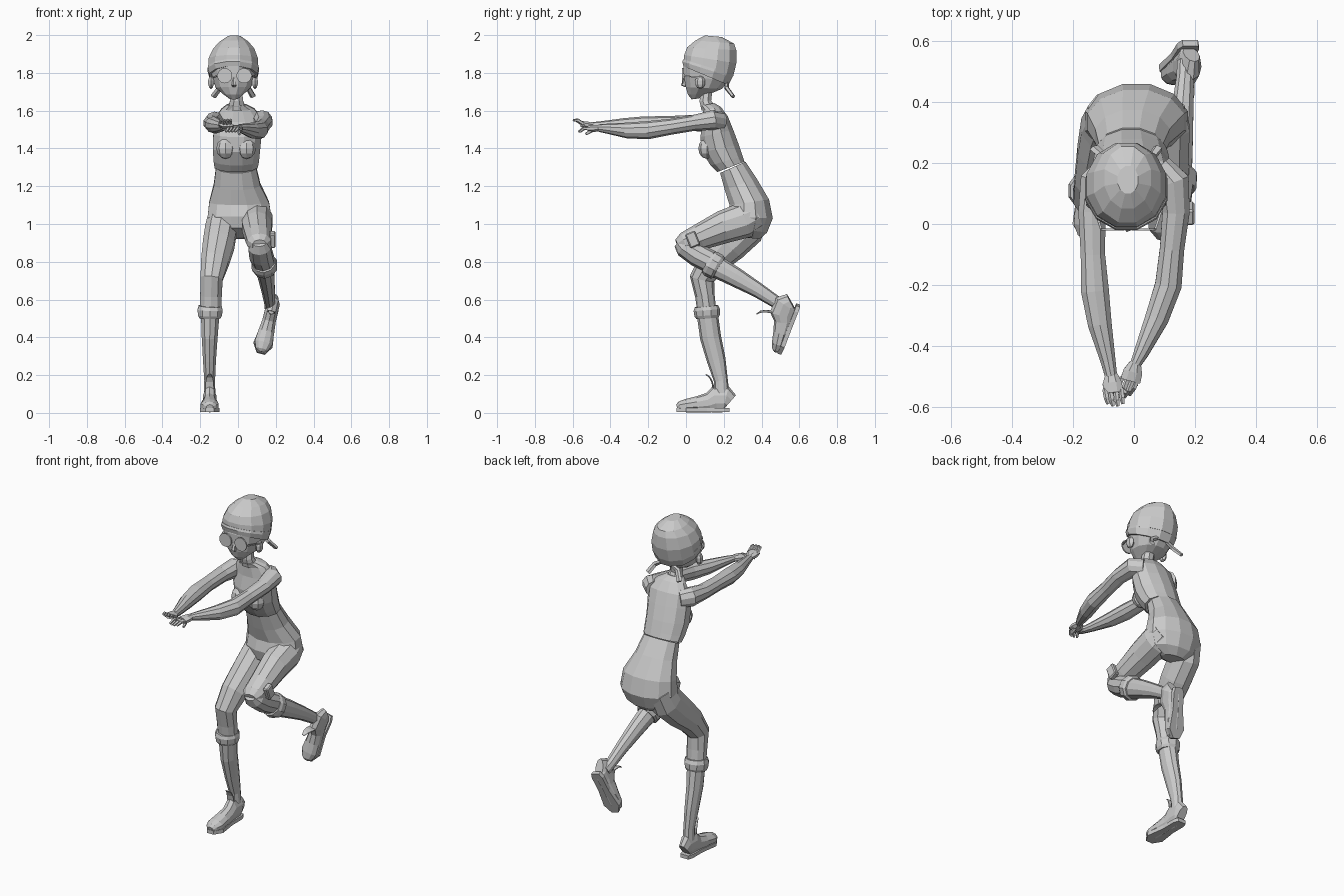
import bpy, bmesh
from math import radians, cos, sin, pi
from mathutils import Vector as V, Matrix as M


def skin(name, rings, mat=M()):
    """Flat-shaded skin over equal rings of points, capped at both ends."""
    bm = bmesh.new()
    loops = [[bm.verts.new(mat @ p) for p in r] for r in rings]
    n = len(loops[0])
    for a, b in zip(loops, loops[1:]):
        for i in range(n):
            j = (i + 1) % n
            bm.faces.new((a[i], a[j], b[j], b[i]))
    bm.faces.new(loops[0][::-1])
    bm.faces.new(loops[-1])
    bmesh.ops.recalc_face_normals(bm, faces=bm.faces)
    me = bpy.data.meshes.new(name)
    bm.to_mesh(me)
    bm.free()
    ob = bpy.data.objects.new(name, me)
    bpy.context.collection.objects.link(ob)
    return ob


def oval(c, u, v, n):
    return [c + u * cos(2 * pi * (i + .5) / n) + v * sin(2 * pi * (i + .5) / n) for i in range(n)]


def tube(name, pts, n=10, mat=M()):
    """Limb along points (x, y, z, half width, half depth)."""
    cs = [V(p[:3]) for p in pts]
    rings = []
    for i, p in enumerate(pts):
        t = (cs[min(i + 1, len(cs) - 1)] - cs[max(i - 1, 0)]).normalized()
        u = V((1, 0, 0))
        u = (u - t * t.dot(u)).normalized()
        rings.append(oval(cs[i], u * p[3], t.cross(u) * p[4], n))
    return skin(name, rings, mat)


def stack(name, secs, n=12):
    """Body from sections: front y, z, back y, z, left x, right x."""
    rings = []
    for fy, fz, by, bz, x0, x1 in secs:
        c = V(((x0 + x1) / 2, (fy + by) / 2, (fz + bz) / 2))
        rings.append(oval(c, V(((x1 - x0) / 2, 0, 0)), V((0, (by - fy) / 2, (bz - fz) / 2)) * 1.03, n))
    return skin(name, rings)


def ball(name, loc, scale, seg=8, rings=6):
    bm = bmesh.new()
    bmesh.ops.create_uvsphere(bm, u_segments=seg, v_segments=rings, radius=1,
                              matrix=M.LocRotScale(V(loc), None, V(scale)))
    me = bpy.data.meshes.new(name)
    bm.to_mesh(me)
    bm.free()
    bpy.context.collection.objects.link(bpy.data.objects.new(name, me))


# Trousers seat, bare waist and short top
stack("hips", [(.30, .93, .39, .92, -.07, .08), (.23, .98, .43, .955, -.145, .155),
               (.215, 1.04, .46, 1.03, -.167, .183), (.23, 1.10, .44, 1.13, -.158, .17),
               (.205, 1.18, .375, 1.24, -.132, .122), (.18, 1.27, .315, 1.33, -.12, .10)])
stack("top", [(.165, 1.275, .31, 1.33, -.128, .108), (.13, 1.31, .30, 1.36, -.133, .115),
              (.085, 1.38, .28, 1.42, -.138, .122), (.075, 1.46, .25, 1.50, -.135, .13),
              (.09, 1.54, .222, 1.57, -.13, .135), (.09, 1.60, .185, 1.62, -.09, .09),
              (.075, 1.625, .15, 1.64, -.06, .045)])
for x in (-.065, .045):
    ball("bust", (x, .11, 1.40), (.05, .045, .055))

# Neck and head
stack("neck", [(.08, 1.60, .16, 1.61, -.06, .045), (.07, 1.65, .135, 1.655, -.045, .03),
               (.08, 1.73, .145, 1.73, -.05, .02)], 8)
stack("head", [(.03, 1.66, .07, 1.665, -.045, .0), (.01, 1.685, .13, 1.69, -.08, .03),
               (-.002, 1.725, .19, 1.715, -.12, .07), (-.012, 1.78, .23, 1.76, -.14, .09),
               (-.014, 1.83, .24, 1.80, -.147, .097), (0, 1.88, .24, 1.86, -.145, .095)])
for x in (-.143, .09):
    ball("ear", (x, .075, 1.75), (.018, .028, .035), 6, 5)
skin("nose", [oval(V((-.02, -.004, 1.775)), V((.007, 0, 0)), V((0, .008, 0)), 5),
              oval(V((-.02, -.012, 1.735)), V((.014, 0, 0)), V((0, .015, 0)), 5),
              oval(V((-.02, 0, 1.725)), V((.008, 0, 0)), V((0, .008, 0)), 5)])

# Round glasses
for x in (-.07, .032):
    skin("lens", [oval(V((x, y, 1.785)), V((.04, 0, 0)), V((0, 0, .04)), 14) for y in (-.022, -.014)])
    s = -1 if x < -.02 else 1
    tube("glasses_arm", [(x + s * .038, -.016, 1.785, .005, .005),
                         (x + s * .068, .075, 1.775, .005, .005)], 4)

# Cap with band and two loose ties at the nape
stack("cap_band", [(-.014, 1.835, .225, 1.735, -.155, .107), (-.02, 1.86, .245, 1.775, -.165, .115),
                   (-.015, 1.872, .25, 1.79, -.163, .113)])
stack("cap", [(-.012, 1.86, .25, 1.78, -.162, .112), (-.01, 1.895, .267, 1.85, -.16, .11),
              (.005, 1.935, .267, 1.92, -.135, .09), (.05, 1.972, .255, 1.955, -.10, .058),
              (.10, 1.998, .19, 1.99, -.055, .015)])
for s in (-1, 1):
    tube("cap_tie", [(-.02 + s * .03, .215, 1.75, .012, .012), (-.02 + s * .075, .215, 1.72, .015, .012),
                     (-.025 + s * .105, .25, 1.675, .017, .01)], 5)

# Arms reaching forward, bare
tube("left_arm", [(-.085, .185, 1.535, .045, .05), (-.125, .14, 1.54, .055, .055),
                  (-.138, .04, 1.535, .047, .043), (-.135, -.10, 1.53, .042, .041),
                  (-.128, -.22, 1.525, .048, .045), (-.112, -.33, 1.52, .041, .04),
                  (-.085, -.45, 1.517, .026, .027), (-.075, -.50, 1.518, .021, .021)])
tube("right_arm", [(.085, .185, 1.545, .045, .05), (.13, .14, 1.55, .055, .052),
                   (.138, .04, 1.535, .047, .042), (.125, -.08, 1.515, .042, .042),
                   (.113, -.20, 1.497, .046, .048), (.075, -.31, 1.495, .041, .042),
                   (.025, -.42, 1.505, .026, .026), (.005, -.46, 1.508, .019, .02)])


# Hands meeting in front
def hand(side, wrist, knuckle, tip, thumb):
    w, k, t = V(wrist), V(knuckle), V(tip)
    m = (w + k) / 2
    tube(side + "_palm", [(*w, .02, .018), (*m, .034, .02), (*k, .036, .016)], 8)
    for i in range(4):
        o = V(((i - 1.5) * .018, abs(i - 1.5) * .008, 0))
        a, b = k + o, t + o * .9
        c = (a + b) / 2 + V((0, -.006, .01))
        tube(side + "_finger", [(*a, .009, .009), (*c, .009, .009), (*b, .006, .006)], 5)
    tube(side + "_thumb", [(*m, .012, .012), (*((m + V(thumb)) / 2), .011, .011), (*thumb, .007, .007)], 5)


hand("left", (-.075, -.49, 1.518), (-.068, -.555, 1.53), (-.06, -.602, 1.55), (-.025, -.555, 1.52))
hand("right", (.005, -.455, 1.508), (-.012, -.515, 1.505), (-.04, -.572, 1.488), (.008, -.53, 1.475))

# Standing leg
tube("left_trouser", [(-.075, .36, 1.06, .08, .085), (-.09, .315, .97, .088, .10), (-.103, .235, .89, .087, .093),
                      (-.122, .14, .80, .077, .078), (-.14, .085, .71, .062, .066),
                      (-.143, .10, .62, .06, .052), (-.145, .11, .54, .058, .05)])
tube("left_cuff", [(-.147, .108, .565, .064, .062), (-.148, .11, .545, .07, .07),
                   (-.148, .112, .515, .066, .067), (-.148, .113, .50, .058, .058)])
tube("left_sock", [(-.147, .112, .53, .052, .056), (-.15, .13, .40, .044, .056), (-.151, .16, .28, .036, .05),
                   (-.15, .185, .17, .03, .037), (-.15, .19, .09, .032, .04)])

# Raised leg
tube("right_thigh", [(.09, .37, 1.05, .08, .08), (.1, .31, 1.02, .087, .095), (.10, .20, .985, .083, .088),
                     (.108, .07, .93, .073, .07), (.112, -.01, .90, .066, .055), (.114, -.045, .887, .04, .032)])
tube("right_trouser_shin", [(.113, -.04, .905, .04, .032), (.114, -.01, .88, .062, .055),
                            (.122, .06, .835, .065, .062), (.135, .13, .80, .062, .062)])
tube("right_cuff", [(.136, .12, .798, .064, .066), (.138, .135, .788, .071, .072),
                    (.142, .165, .772, .068, .07), (.143, .175, .766, .058, .06)])
tube("right_sock", [(.14, .15, .78, .052, .06), (.15, .26, .72, .045, .052), (.16, .38, .65, .037, .04),
                    (.168, .48, .585, .03, .033), (.17, .53, .56, .03, .035)])

# Knee pouch on the raised thigh
bm = bmesh.new()
bmesh.ops.create_cube(bm, size=1, matrix=M.Translation((.182, .035, .918)) @ M.Rotation(radians(22), 4, 'X')
                      @ M.Diagonal((.032, .055, .08, 1)))
bmesh.ops.bevel(bm, geom=bm.edges[:], offset=.006, segments=1, affect='EDGES')
me = bpy.data.meshes.new("knee_pouch")
bm.to_mesh(me)
bm.free()
bpy.context.collection.objects.link(bpy.data.objects.new("knee_pouch", me))


# Ankle boots with a curled tongue
def boot(side, mat):
    prof = [(.04, .0, .10, .026), (.02, 0, .135, .036), (-.035, 0, .135, .037), (-.07, 0, .10, .038),
            (-.13, 0, .082, .045), (-.19, 0, .068, .05), (-.225, .005, .055, .036), (-.238, .012, .04, .018)]
    tube(side + "_boot", [(0, y, (a + b) / 2, w, (b - a) / 2 * 1.05) for y, a, b, w in prof], 10, mat)
    skin(side + "_sole", [[V((x, y, z)) for x, y in
                           ((.026, .04), (.036, .01), (.036, -.08), (.052, -.19), (.022, -.24),
                            (-.022, -.24), (-.052, -.19), (-.036, -.08), (-.036, .01), (-.026, .04))]
                          for z in (0, .022)], mat)
    tube(side + "_tongue", [(0, -.04, .11, .026, .006), (0, -.052, .16, .024, .004),
                            (0, -.065, .185, .018, .004), (0, -.085, .20, .008, .003)], 6, mat)


boot("left", M.Translation((-.15, .19, .004)))
boot("right", M.Translation((.175, .59, .53)) @ M.Rotation(radians(14), 4, 'Y') @ M.Rotation(radians(69), 4, 'X'))
